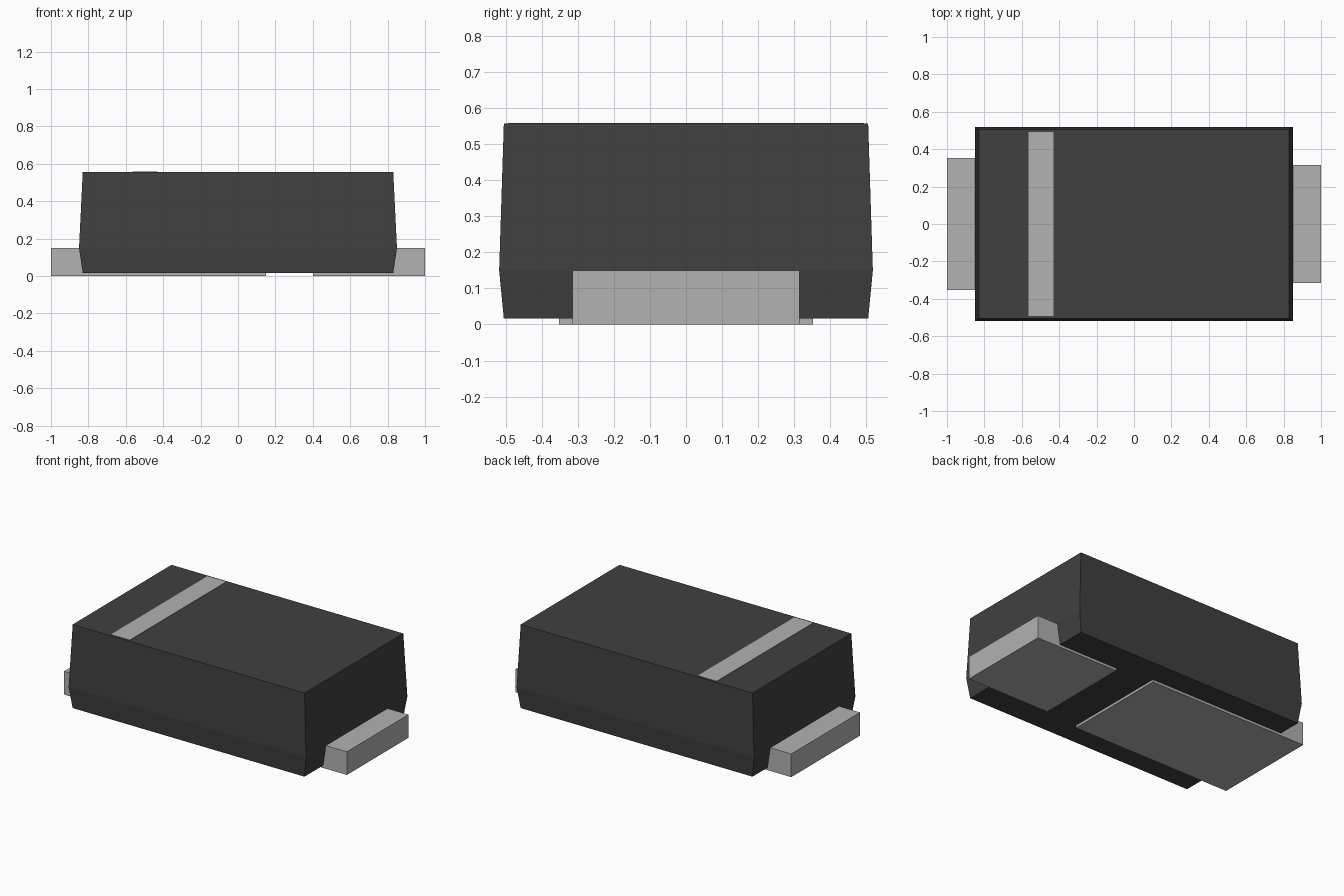
import bpy
import bmesh

cube = bpy.data.objects.get("Cube")
if cube:
    bpy.data.objects.remove(cube, do_unlink=True)


def make_material(name, value):
    mat = bpy.data.materials.new(name)
    mat.use_nodes = True
    colour = (value, value, value, 1)
    mat.diffuse_color = colour
    bsdf = next(n for n in mat.node_tree.nodes if n.type == "BSDF_PRINCIPLED")
    bsdf.inputs["Base Color"].default_value = colour
    return mat


def make_loft(name, sections, mat):
    """Join stacked rectangles (x0, x1, half_y, z) into a closed solid."""
    bm = bmesh.new()
    rings = []
    for x0, x1, hy, z in sections:
        corners = ((x0, -hy), (x1, -hy), (x1, hy), (x0, hy))
        rings.append([bm.verts.new((x, y, z)) for x, y in corners])
    for low, high in zip(rings, rings[1:]):
        for i in range(4):
            j = (i + 1) % 4
            bm.faces.new((low[i], low[j], high[j], high[i]))
    bm.faces.new(rings[0][::-1])
    bm.faces.new(rings[-1])
    mesh = bpy.data.meshes.new(name)
    bm.to_mesh(mesh)
    bm.free()
    mesh.materials.append(mat)
    obj = bpy.data.objects.new(name, mesh)
    bpy.context.collection.objects.link(obj)
    return obj


def make_box(name, x0, x1, hy, z0, z1, mat):
    return make_loft(name, [(x0, x1, hy, z0), (x0, x1, hy, z1)], mat)


plastic = make_material("dark_plastic", 0.051)
metal = make_material("light_grey", 0.445)

# Moulded body, widest at the parting line
BOTTOM, PARTING, TOP = 0.016, 0.15, 0.557
make_loft("body", [(-0.83, 0.83, 0.505, BOTTOM),
                   (-0.85, 0.85, 0.518, PARTING),
                   (-0.83, 0.83, 0.505, TOP)], plastic)

# Terminals: wide long one on the right, narrower short one on the left
make_box("right_terminal", -1, 0.15, 0.352, 0, PARTING, metal)
make_box("left_terminal", 0.40, 1, 0.315, 0, PARTING, metal)

# Polarity stripe on the top
make_box("polarity_stripe", -0.565, -0.43, 0.493, TOP - 0.003, TOP + 0.002, metal)
